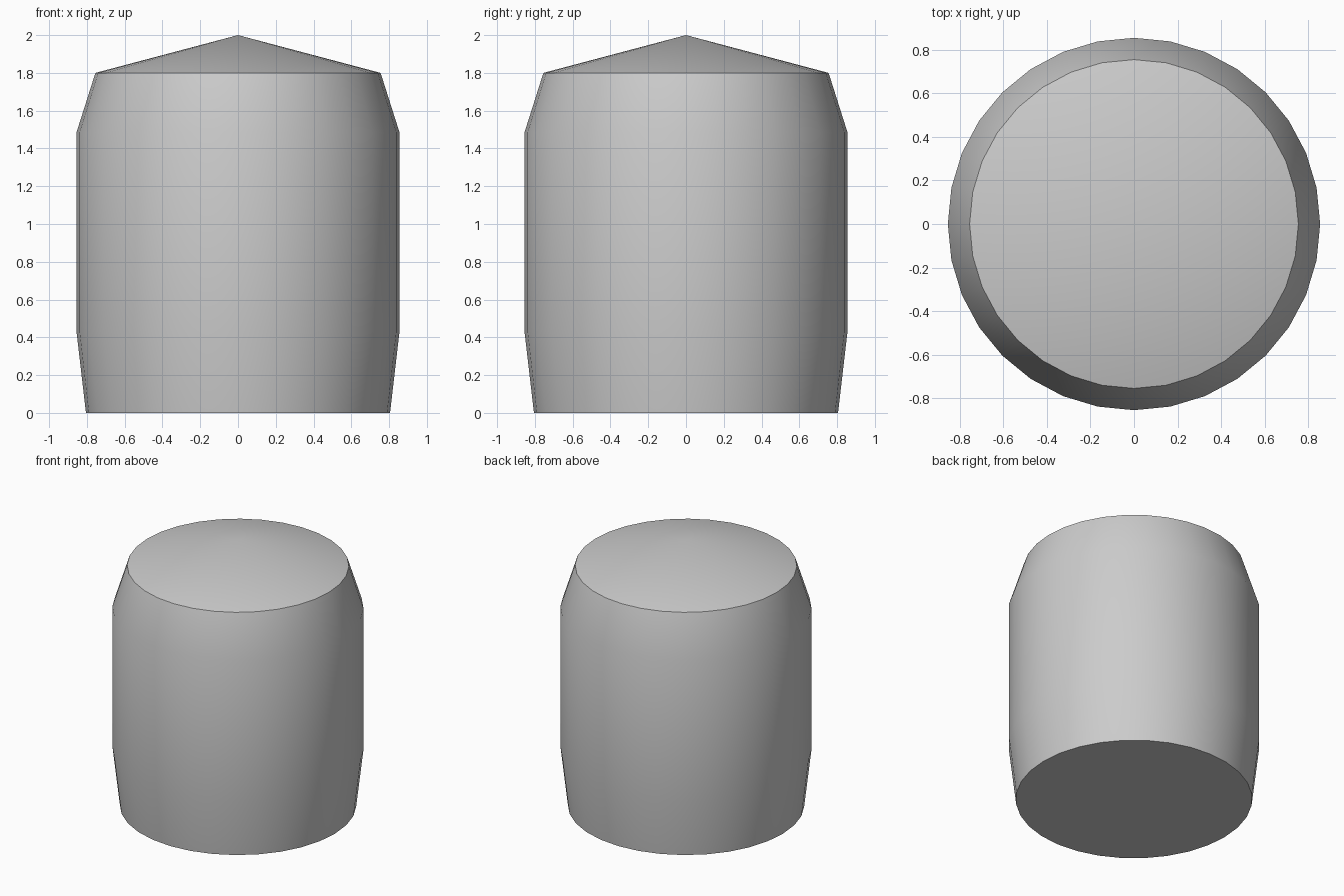
import bpy
import bmesh
import math

cube = bpy.data.objects.get("Cube")
if cube:
    bpy.data.objects.remove(cube, do_unlink=True)

SIDES = 32

# Single grey finish
grey = bpy.data.materials.new("plain_grey")
grey.use_nodes = True
colour = (0.6, 0.6, 0.6, 1)
grey.diffuse_color = colour
grey.node_tree.nodes["Principled BSDF"].inputs["Base Color"].default_value = colour

# Barrel profile from the base up: radius, height
profile = [(0.805, 0), (0.855, 0.43), (0.855, 1.485), (0.755, 1.8)]

bm = bmesh.new()
rings = []
for radius, height in profile:
    angles = [math.tau * i / SIDES for i in range(SIDES)]
    rings.append([bm.verts.new((radius * math.cos(a), radius * math.sin(a), height))
                  for a in angles])

# Barrel wall
for low, high in zip(rings, rings[1:]):
    for i in range(SIDES):
        j = (i + 1) % SIDES
        bm.faces.new((low[i], low[j], high[j], high[i]))

# Flat base and shallow cone lid
bm.faces.new(reversed(rings[0]))
apex = bm.verts.new((0, 0, 2))
for i in range(SIDES):
    bm.faces.new((rings[-1][i], rings[-1][(i + 1) % SIDES], apex))

mesh = bpy.data.meshes.new("barrel_body")
bm.to_mesh(mesh)
bm.free()
mesh.materials.append(grey)
body = bpy.data.objects.new("barrel_body", mesh)
bpy.context.collection.objects.link(body)

# Smooth wall and lid with crisp rims
bpy.context.view_layer.objects.active = body
body.select_set(True)
bpy.ops.object.shade_smooth_by_angle(angle=math.radians(30))
